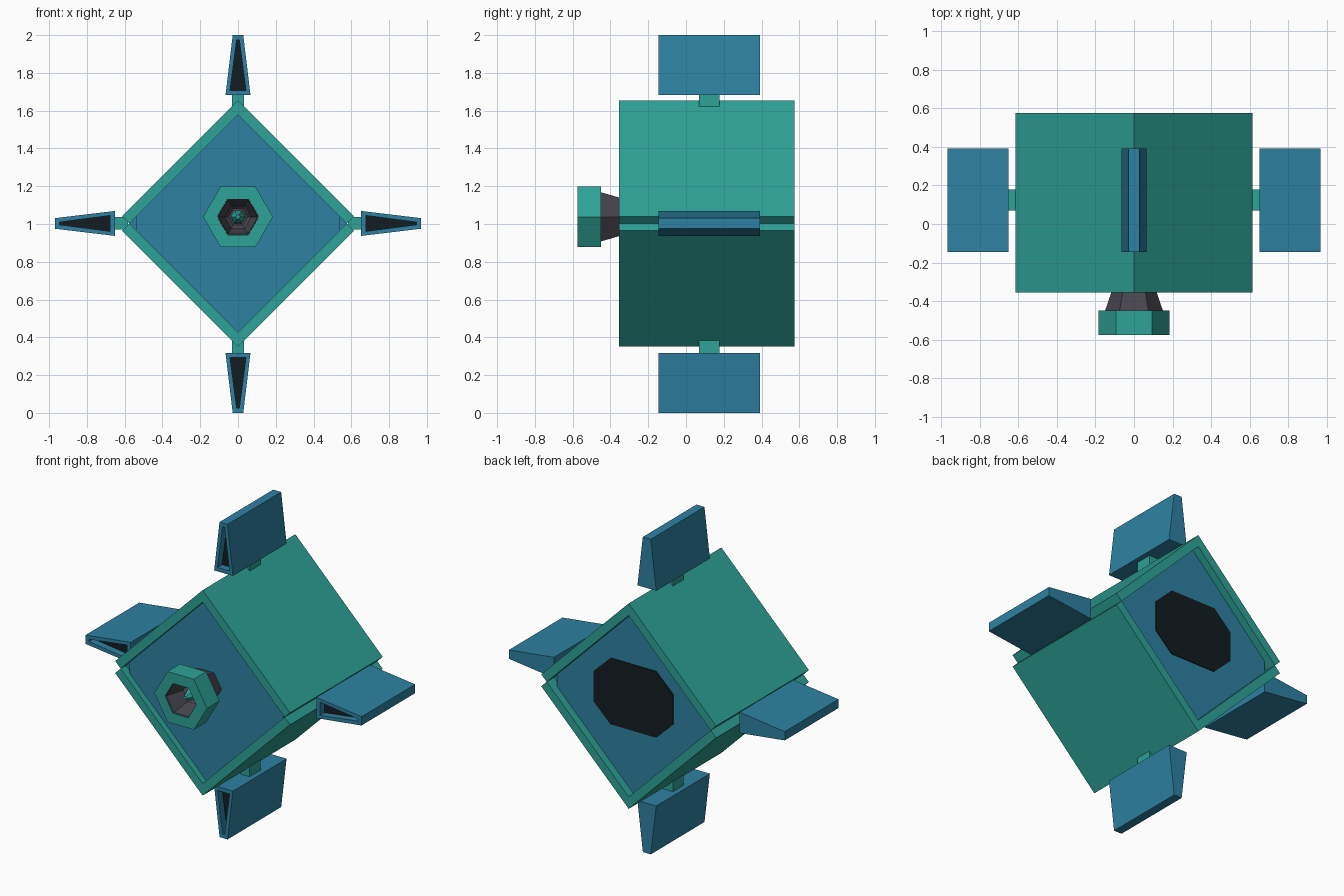
import bpy, bmesh, math
from mathutils import Matrix, Vector

if "Cube" in bpy.data.objects:
    bpy.data.objects.remove(bpy.data.objects["Cube"])

def mat(name, r, g, b):
    m = bpy.data.materials.new(name)
    m.diffuse_color = (r, g, b, 1)
    m.use_nodes = True
    m.node_tree.nodes["Principled BSDF"].inputs["Base Color"].default_value = m.diffuse_color
    return m

TEAL = mat("teal", 0.027, 0.36, 0.31)
BLUE = mat("blue", 0.027, 0.22, 0.36)
GREY = mat("grey", 0.065, 0.06, 0.08)
DARK = mat("dark", 0.006, 0.012, 0.015)
CZ = 1.003   # body centre height
NZ = 1.038   # nozzle and rear vent height

def finish(name, bm, mats, matrix=Matrix()):
    bmesh.ops.recalc_face_normals(bm, faces=bm.faces)
    bm.transform(matrix)
    me = bpy.data.meshes.new(name)
    bm.to_mesh(me)
    bm.free()
    for m in mats:
        me.materials.append(m)
    ob = bpy.data.objects.new(name, me)
    bpy.context.collection.objects.link(ob)
    return ob

def prism(name, pts, y0, y1, m, matrix=Matrix()):
    """Extrude an x-z profile from y0 to y1."""
    bm = bmesh.new()
    f = bm.faces.new([bm.verts.new((x, y0, z)) for x, z in pts])
    ext = bmesh.ops.extrude_face_region(bm, geom=[f])["geom"]
    bmesh.ops.translate(bm, verts=[v for v in ext if isinstance(v, bmesh.types.BMVert)],
                        vec=(0, y1 - y0, 0))
    return finish(name, bm, [m], matrix)

def hex_lathe(name, profile, m, closed=False):
    """Six-sided surface around the y axis from (radius, y) points."""
    bm = bmesh.new()
    rings = [[bm.verts.new((r * math.cos(k * math.pi / 3), y, NZ + r * math.sin(k * math.pi / 3)))
              for k in range(6)] for r, y in profile]
    pairs = list(zip(rings, rings[1:])) + ([(rings[-1], rings[0])] if closed else [])
    for a, b in pairs:
        for k in range(6):
            bm.faces.new((a[k], a[k - 1], b[k - 1], b[k]))
    if not closed:
        bm.faces.new(rings[0])
        bm.faces.new(rings[-1])
    return finish(name, bm, [m])

# Upper and lower chevron shells, leaving a V groove at each side
for name, s in (("upper_shell", 1), ("lower_shell", -1)):
    pts = [(0, .652), (.614, .038), (.576, 0), (0, .576), (-.576, 0), (-.614, .038)]
    prism(name, [(x, CZ + s * z) for x, z in pts], -.355, .575, TEAL)

# Blue core recessed at both ends, with set-back side corners
core = [(0, .576), (.54, .036), (.54, -.036), (0, -.576), (-.54, -.036), (-.54, .036)]
prism("core", [(x, CZ + z) for x, z in core], -.315, .525, BLUE)
for name, s in (("right_core_corner", 1), ("left_core_corner", -1)):
    prism(name, [(s * .54, CZ + .036), (s * .576, CZ), (s * .54, CZ - .036)], -.30, .50, BLUE)

# Dark eight-sided rear vent
vent = [(.28, .095), (.16, .21), (-.16, .21), (-.28, .095),
        (-.28, -.095), (-.16, -.21), (.16, -.21), (.28, -.095)]
prism("rear_vent", [(x, NZ + z) for x, z in vent], .50, .53, DARK)

# Hexagonal nozzle: neck, collar, funnel and centre tip
hex_lathe("nozzle_neck", [(.10, -.30), (.15, -.45), (.11, -.45), (.05, -.38)], GREY)
hex_lathe("nozzle_collar", [(.185, -.45), (.185, -.575), (.11, -.575), (.11, -.45)], TEAL, True)
hex_lathe("nozzle_lining", [(.109, -.57), (.075, -.45), (.07, -.45), (.105, -.57)], GREY, True)
hex_lathe("nozzle_tip", [(.04, -.37), (.038, -.47), (.012, -.53)], TEAL)

def fin(name, angle, r0):
    """Tapered fin pointing outward, with a dark slot in the front."""
    rot = Matrix.Translation((0, 0, CZ)) @ Matrix.Rotation(math.radians(angle), 4, 'Y')
    r1 = r0 + .317
    bm = bmesh.new()
    outline = [(-.066, r0), (.066, r0), (.028, r1), (-.028, r1)]
    slot = [(-.042, r0 + .025), (.042, r0 + .025), (.007, r1 - .025), (-.007, r1 - .025)]
    rings = [[bm.verts.new((x, y, z)) for x, z in pts] for pts, y in
             ((outline, .393), (outline, -.145), (slot, -.145), (slot, -.10))]
    for a, b in zip(rings, rings[1:]):
        for k in range(4):
            bm.faces.new((a[k - 1], a[k], b[k], b[k - 1]))
    bm.faces.new(rings[0])
    bm.faces.new(rings[3]).material_index = 1
    finish(name, bm, [BLUE, DARK], rot)
    # Short mount between body and fin
    z0, z1 = r0 - .07, r0 + .01
    prism(name + "_mount", [(-.033, z0), (.033, z0), (.033, z1), (-.033, z1)],
          .07, .178, TEAL, rot)

fin("top_fin", 0, .68)
fin("right_fin", 90, .652)
fin("bottom_fin", 180, .686)
fin("left_fin", 270, .652)
